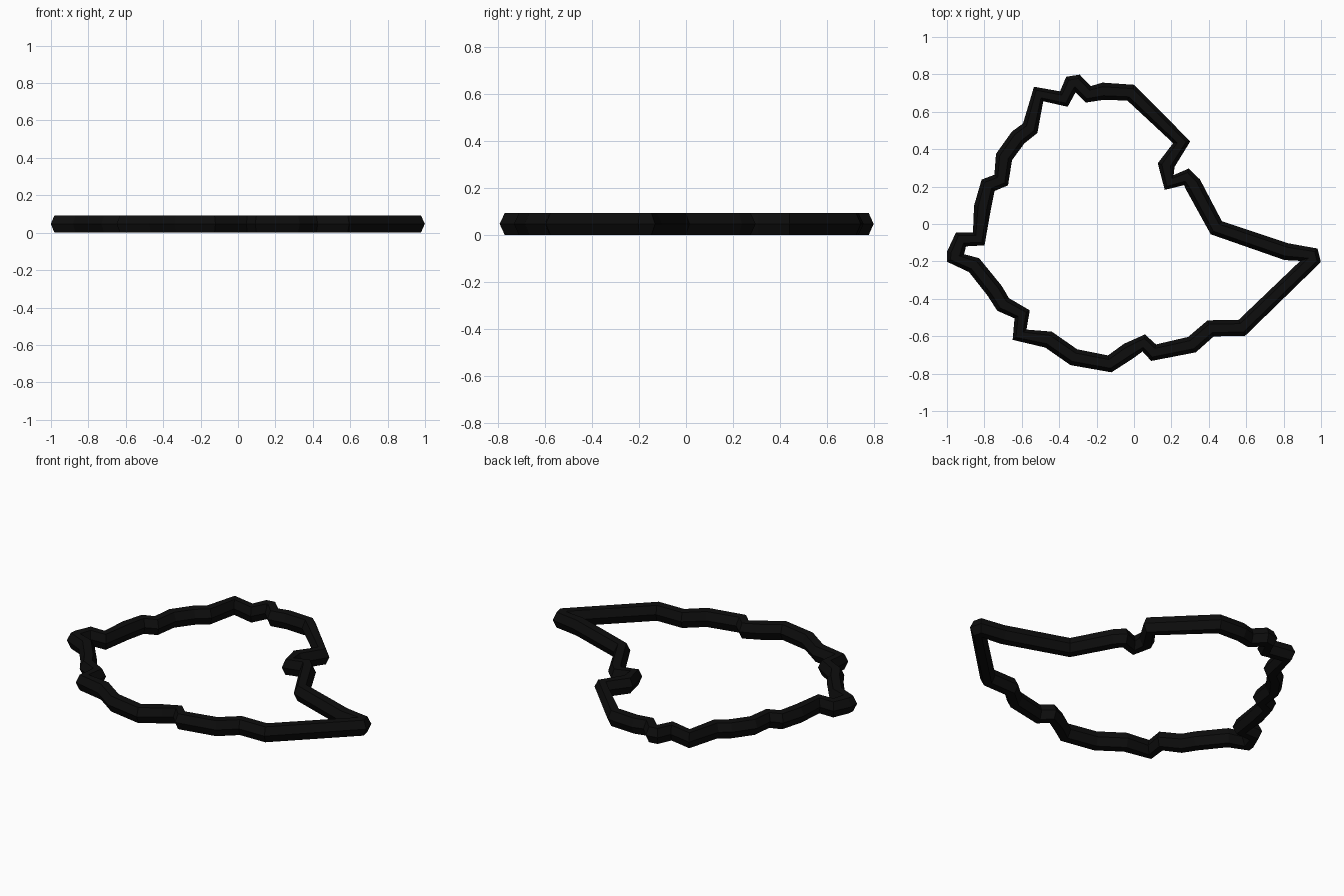
import bpy, bmesh
from mathutils import Vector

if "Cube" in bpy.data.objects:
    bpy.data.objects.remove(bpy.data.objects["Cube"])

# Centre line of the outline, clockwise seen from above
PATH = [(-.51, .695), (-.375, .668), (-.335, .75), (-.305, .755), (-.245, .693),
        (-.165, .71), (-.017, .702), (.255, .437), (.172, .315), (.188, .222),
        (.28, .252), (.315, .212), (.44, -.02), (.815, -.148), (.95, -.165),
        (.955, -.19), (.577, -.555), (.41, -.558), (.31, -.645), (.105, -.688),
        (.052, -.636), (-.03, -.68), (-.13, -.748), (-.322, -.712), (-.457, -.618),
        (-.612, -.592), (-.598, -.483), (-.70, -.43), (-.745, -.357), (-.855, -.22),
        (-.96, -.18), (-.955, -.16), (-.925, -.082), (-.83, -.08), (-.81, .09),
        (-.78, .207), (-.71, .235), (-.695, .358), (-.62, .462), (-.555, .512)]

# Six-sided tube section: (outward offset, height)
SECTION = [(.046, .047), (.024, .093), (-.024, .093),
           (-.046, .047), (-.024, 0), (.024, 0)]

# Sweep the section around the closed path
bm = bmesh.new()
pts = [Vector(p) for p in PATH]
n = len(pts)
rings = []
for i, p in enumerate(pts):
    t = (p - pts[i - 1]).normalized() + (pts[(i + 1) % n] - p).normalized()
    t.normalize()
    out = Vector((-t.y, t.x))
    rings.append([bm.verts.new((p.x + out.x * o, p.y + out.y * o, z)) for o, z in SECTION])
for i in range(n):
    a, b = rings[i], rings[(i + 1) % n]
    for j in range(6):
        k = (j + 1) % 6
        bm.faces.new((a[j], a[k], b[k], b[j]))
bmesh.ops.recalc_face_normals(bm, faces=bm.faces)

mesh = bpy.data.meshes.new("border_outline")
bm.to_mesh(mesh)
bm.free()
obj = bpy.data.objects.new("border_outline", mesh)
bpy.context.collection.objects.link(obj)

# Black finish
mat = bpy.data.materials.new("black")
mat.diffuse_color = (.004, .004, .004, 1)
mat.use_nodes = True
mat.node_tree.nodes["Principled BSDF"].inputs["Base Color"].default_value = mat.diffuse_color
mesh.materials.append(mat)
